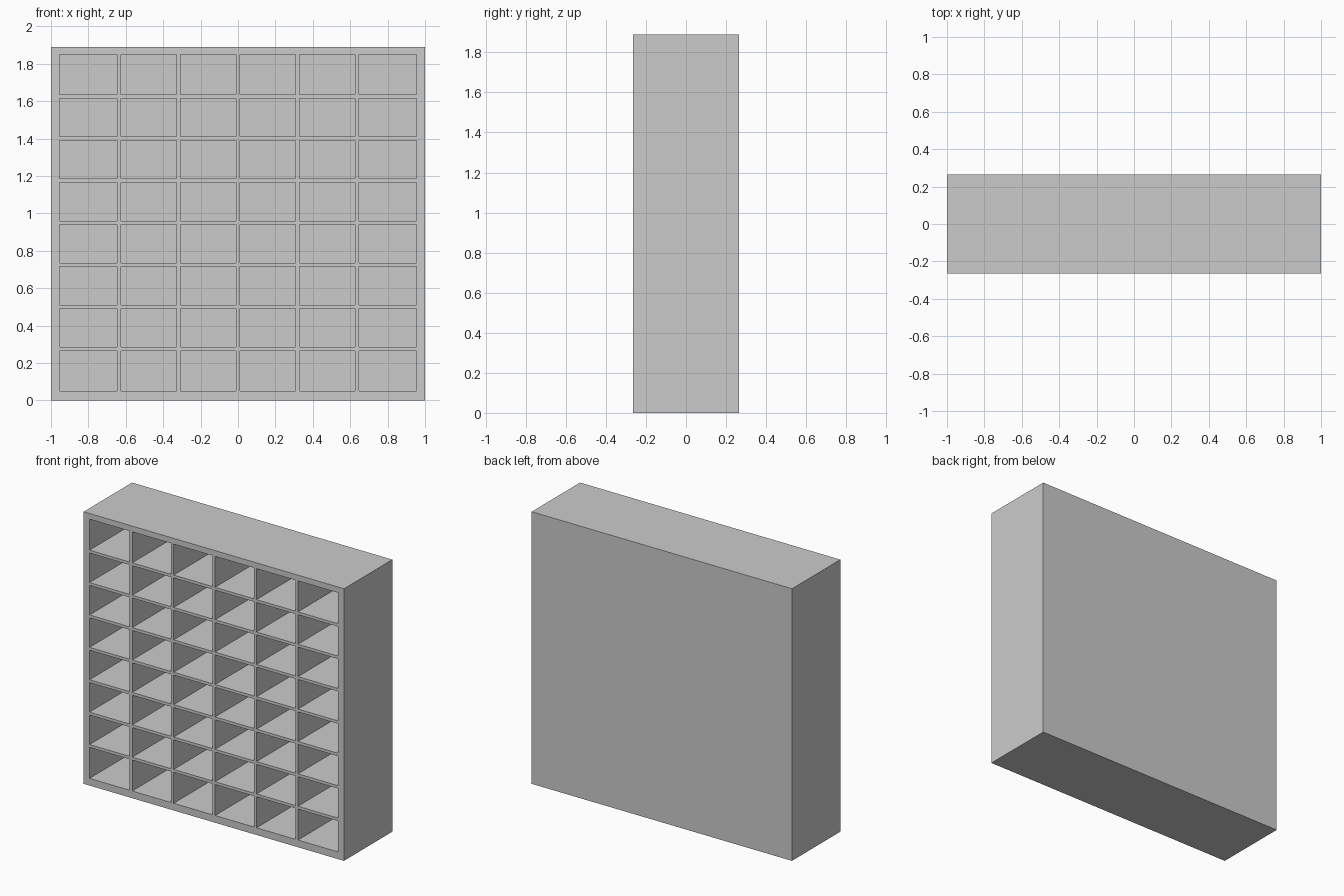
import bpy, bmesh
from mathutils import Vector

if "Cube" in bpy.data.objects:
    bpy.data.objects.remove(bpy.data.objects["Cube"])

# Overall cabinet and compartment layout
W, D, H = 2.0, 0.53, 1.89
COLS, ROWS = 6, 8
X0, X1, Z0, Z1 = -0.955, 0.955, 0.05, 1.85   # inside of outer frame
GAP = 0.02                                   # divider thickness
BACK = 0.02                                  # back panel thickness


def cuts(lo, a, b, hi, count):
    """Frame edges plus both sides of every divider."""
    out = [lo, a]
    for i in range(1, count):
        c = a + (b - a) * i / count
        out += [c - GAP / 2, c + GAP / 2]
    return out + [b, hi]


xs = cuts(-W / 2, X0, X1, W / 2, COLS)
zs = cuts(0, Z0, Z1, H, ROWS)

# Front lattice: frame, dividers and compartment openings
bm = bmesh.new()
grid = [[bm.verts.new((x, -D / 2, z)) for z in zs] for x in xs]
openings = []
for i in range(len(xs) - 1):
    for j in range(len(zs) - 1):
        f = bm.faces.new((grid[i][j], grid[i + 1][j],
                          grid[i + 1][j + 1], grid[i][j + 1]))
        if i % 2 and j % 2:
            openings.append(f)

# Outer sides and back panel
rim = [e for e in bm.edges if e.is_boundary]
ext = bmesh.ops.extrude_edge_only(bm, edges=rim)["geom"]
bmesh.ops.translate(bm, vec=Vector((0, D, 0)),
                    verts=[g for g in ext if isinstance(g, bmesh.types.BMVert)])
bmesh.ops.holes_fill(bm, edges=[e for e in bm.edges if e.is_boundary], sides=0)

# Sink each opening into a deep compartment
ext = bmesh.ops.extrude_discrete_faces(bm, faces=openings)["faces"]
for f in ext:
    bmesh.ops.translate(bm, vec=Vector((0, D - BACK, 0)), verts=f.verts)

# Clean up flat subdivisions
bmesh.ops.dissolve_limit(bm, angle_limit=0.01, verts=bm.verts, edges=bm.edges)
bmesh.ops.triangulate(bm, faces=[f for f in bm.faces if len(f.verts) > 4])
bmesh.ops.recalc_face_normals(bm, faces=bm.faces)

mesh = bpy.data.meshes.new("pigeonhole_cabinet")
bm.to_mesh(mesh)
bm.free()
cabinet = bpy.data.objects.new("pigeonhole_cabinet", mesh)
bpy.context.collection.objects.link(cabinet)
